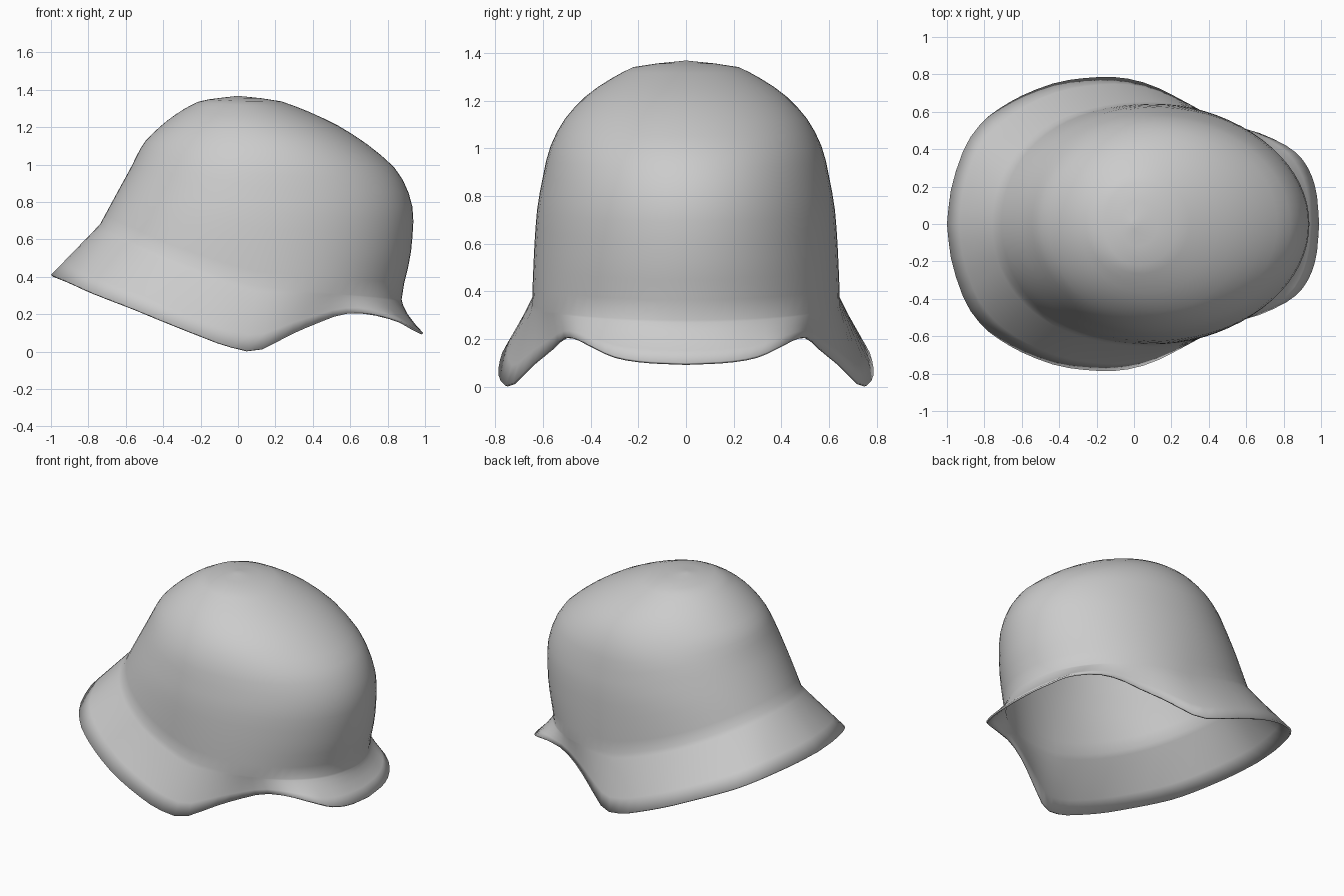
import bpy, bmesh
from math import sin, cos, pi, radians

cube = bpy.data.objects.get("Cube")
if cube:
    bpy.data.objects.remove(cube, do_unlink=True)

SEGMENTS = 72
DOME_RINGS = 20
TOP = 1.368

# Dome slices: height, back x, front x, half width
SLICES = [
    (.28, -.96, .875, .645), (.35, -.92, .885, .645), (.5, -.84, .92, .64),
    (.65, -.755, .935, .632), (.76, -.695, .935, .622), (.88, -.63, .9, .6),
    (.98, -.575, .84, .578), (1.05, -.54, .765, .55), (1.12, -.5, .675, .51),
    (1.2, -.42, .55, .44), (1.26, -.345, .43, .365), (1.31, -.265, .31, .28),
    (1.345, -.18, .2, .2), (TOP, 0, 0, 0),
]

# Rim for one half: angle from the visor, x, y, z
RIM = [
    (0, .99, 0, .1), (12, .975, .17, .108), (25, .93, .3, .13),
    (37, .85, .395, .172), (48, .7, .475, .205), (57, .56, .52, .2),
    (66, .42, .575, .15), (76, .28, .65, .09), (87, .1, .74, .005),
    (96, -.05, .78, .03), (106, -.2, .785, .085), (118, -.4, .76, .165),
    (128, -.57, .7, .235), (138, -.7, .63, .285), (147, -.8, .555, .325),
    (158, -.9, .42, .37), (169, -.975, .2, .4), (180, -1, 0, .41),
]


def lookup(table, key):
    """Smooth interpolation of a table by its first column."""
    key = min(max(key, table[0][0]), table[-1][0])
    i = next(i for i in range(len(table) - 1) if key <= table[i + 1][0])
    a, b = table[i], table[i + 1]
    before, after = table[max(i - 1, 0)], table[min(i + 2, len(table) - 1)]
    span = b[0] - a[0]
    t = (key - a[0]) / span
    out = []
    for p, q, r, s in zip(before[1:], a[1:], b[1:], after[1:]):
        m = (r - p) / (b[0] - before[0]) * span
        n = (s - q) / (after[0] - a[0]) * span
        d = r - q
        out.append(q + t * (m + t * (3 * d - 2 * m - n + t * (m + n - 2 * d))))
    return out


def dome_point(angle, z):
    back, front, width = lookup(SLICES, z)
    middle = min(.1, (TOP - z) * .4)
    c, s = cos(angle), sin(angle)
    reach = front - middle if c > 0 else middle - back
    return (middle + reach * c, width * s, z)


def crease_height(angle):
    c = cos(angle)
    return .35 - .07 * c if c > 0 else .35 + .33 * (-c) ** 1.1


def rim_point(angle):
    deg = angle * 180 / pi
    x, y, z = lookup(RIM, min(deg, 360 - deg))
    return (x, y if deg <= 180 else -y, z)


def flare_point(angle, f):
    """Between crease (0) and rim (1), hollowed at the visor."""
    a, b = dome_point(angle, crease_height(angle)), rim_point(angle)
    hollow = 4 * f * (1 - f) * max(cos(angle), 0) ** 2
    x, y, z = (p + (q - p) * f for p, q in zip(a, b))
    return (x - .025 * hollow, y, z + .01 * hollow)


# Rings run from the rim up over the flare and the dome
bm = bmesh.new()
angles = [2 * pi * i / SEGMENTS for i in range(SEGMENTS)]
rings = [[bm.verts.new(flare_point(a, f)) for a in angles]
         for f in (1, .75, .5, .25, .08)]
for j in range(DOME_RINGS):
    rise = sin(j / DOME_RINGS * pi / 2)
    ring = []
    for a in angles:
        low = crease_height(a)
        ring.append(bm.verts.new(dome_point(a, low + rise * (TOP - low))))
    rings.append(ring)
for lower, upper in zip(rings, rings[1:]):
    for i in range(SEGMENTS):
        k = (i + 1) % SEGMENTS
        bm.faces.new((lower[i], lower[k], upper[k], upper[i]))
apex = bm.verts.new((0, 0, TOP))
for i in range(SEGMENTS):
    bm.faces.new((rings[-1][i], rings[-1][(i + 1) % SEGMENTS], apex))

mesh = bpy.data.meshes.new("helmet_shell")
bm.to_mesh(mesh)
bm.free()
shell = bpy.data.objects.new("helmet_shell", mesh)
bpy.context.collection.objects.link(shell)

# Plain grey metal
grey = bpy.data.materials.new("light_grey")
grey.use_nodes = True
colour = (.6, .6, .6, 1)
grey.diffuse_color = colour
grey.node_tree.nodes["Principled BSDF"].inputs["Base Color"].default_value = colour
mesh.materials.append(grey)

# Thin wall grown inward
wall = shell.modifiers.new("wall", 'SOLIDIFY')
wall.thickness = .012
wall.offset = -1

bpy.ops.object.select_all(action='DESELECT')
shell.select_set(True)
bpy.context.view_layer.objects.active = shell
bpy.ops.object.shade_smooth_by_angle(angle=radians(40))
